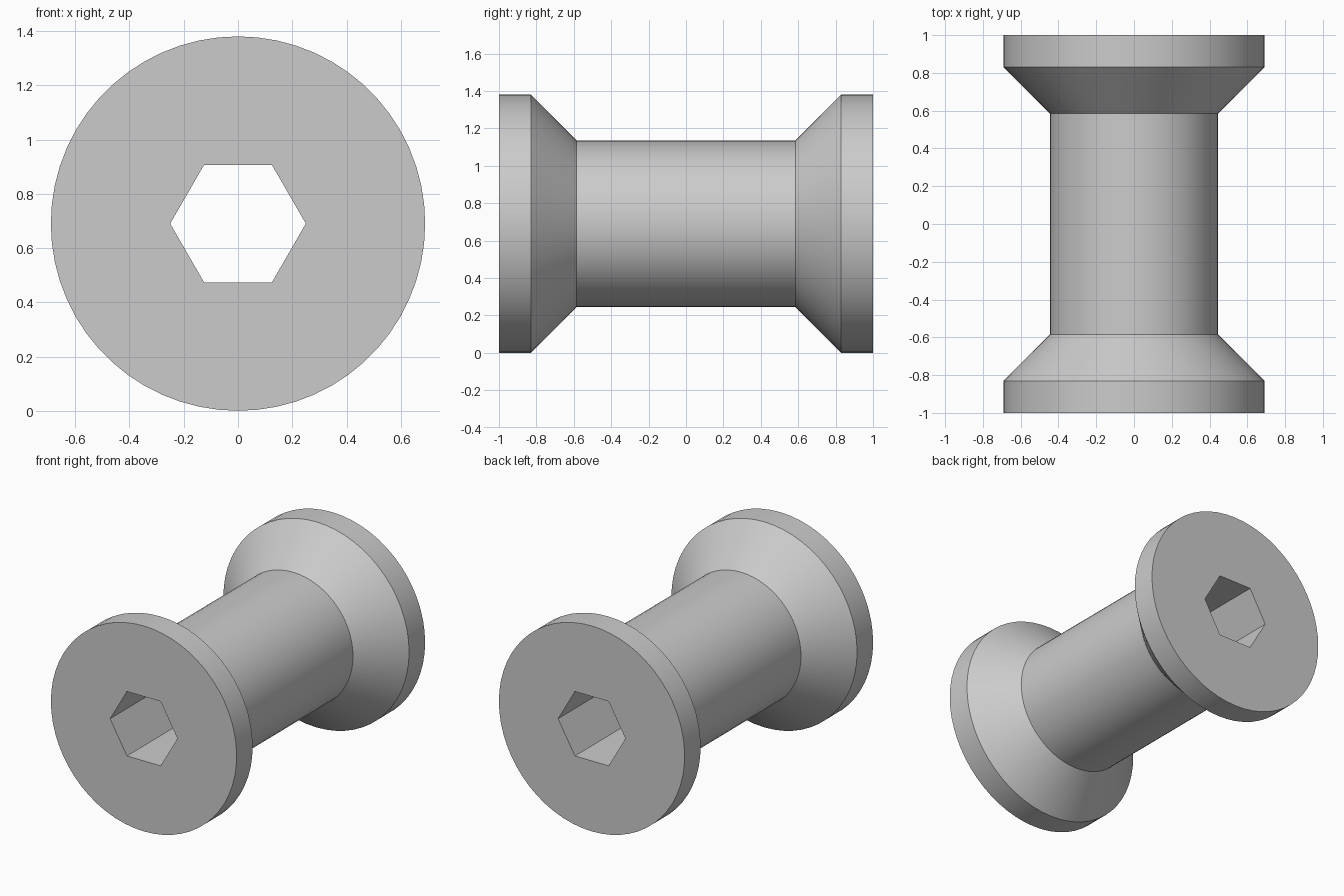
import bpy
import bmesh
import math

cube = bpy.data.objects.get("Cube")
if cube:
    bpy.data.objects.remove(cube, do_unlink=True)

SIDES = 60
CENTRE_Z = 0.69
BORE_RADIUS = 0.25

# Outer profile along y: rim, cone, barrel, cone, rim
half = [(-1.0, 0.69), (-0.83, 0.69), (-0.585, 0.445)]
profile = half + [(-y, r) for y, r in reversed(half)]

steel = bpy.data.materials.new("plain grey")
grey = (0.6, 0.6, 0.6, 1.0)
steel.diffuse_color = grey
steel.use_nodes = True
steel.node_tree.nodes["Principled BSDF"].inputs["Base Color"].default_value = grey

bm = bmesh.new()


def ring(y, radius, count):
    """Closed ring of vertices around the spool axis."""
    angles = [math.tau * i / count for i in range(count)]
    return [bm.verts.new((radius * math.cos(a), y, CENTRE_Z + radius * math.sin(a)))
            for a in angles]


def skin(a, b):
    """Quads between two rings of equal size."""
    n = len(a)
    for i in range(n):
        j = (i + 1) % n
        bm.faces.new((a[i], a[j], b[j], b[i]))


# Turned outer surface
outer = [ring(y, r, SIDES) for y, r in profile]
for a, b in zip(outer, outer[1:]):
    skin(a, b)

# Hexagonal bore through the whole length
bore = [ring(y, BORE_RADIUS, 6) for y in (-1.0, 1.0)]
skin(*bore)

# Flat end faces, one sector per side of the bore
step = SIDES // 6
for rim, hexagon in ((outer[0], bore[0]), (outer[-1], bore[1])):
    for k in range(6):
        arc = [rim[(k * step + i) % SIDES] for i in range(step + 1)]
        bm.faces.new(arc + [hexagon[(k + 1) % 6], hexagon[k]])

bmesh.ops.recalc_face_normals(bm, faces=bm.faces)
mesh = bpy.data.meshes.new("spool")
bm.to_mesh(mesh)
bm.free()
mesh.materials.append(steel)

spool = bpy.data.objects.new("spool", mesh)
bpy.context.collection.objects.link(spool)
bpy.context.view_layer.objects.active = spool
spool.select_set(True)
bpy.ops.object.shade_smooth_by_angle(angle=math.radians(30))
